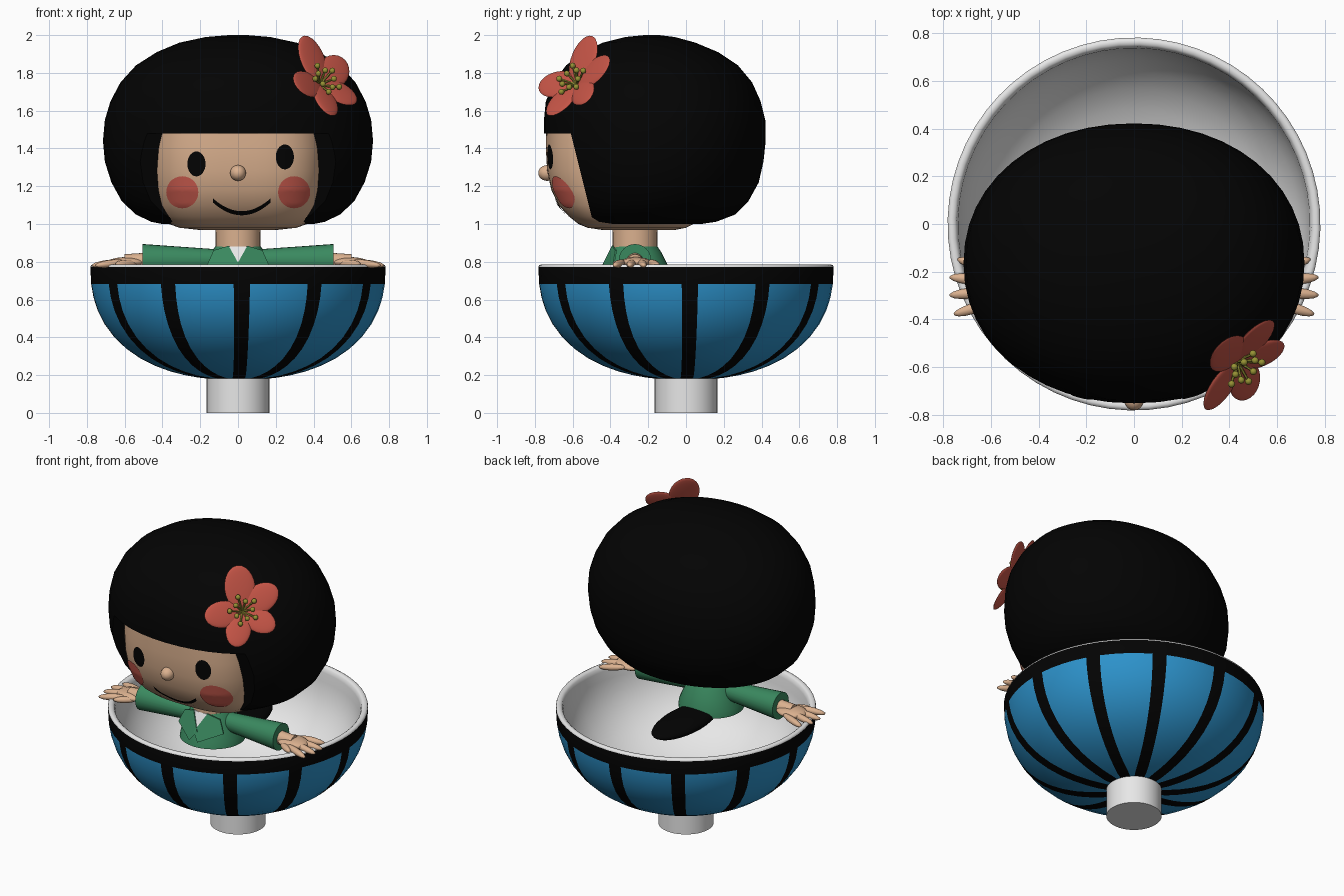
import bpy, bmesh, math
from mathutils import Vector, Matrix

if "Cube" in bpy.data.objects:
    bpy.data.objects.remove(bpy.data.objects["Cube"])


def mat(name, r, g, b):
    m = bpy.data.materials.new(name)
    m.diffuse_color = (r, g, b, 1)
    m.use_nodes = True
    m.node_tree.nodes["Principled BSDF"].inputs["Base Color"].default_value = m.diffuse_color
    return m


BLACK = mat("black", .001, .001, .001)
WHITE = mat("white", .8, .8, .8)
BLUE = mat("blue", .026, .29, .6)
SKIN = mat("skin", .71, .44, .275)
GREEN = mat("green", .042, .25, .115)
RED = mat("red", .56, .09, .062)
PINK = mat("cheek red", .62, .11, .08)
OLIVE = mat("olive yellow", .31, .29, .035)


def finish(name, verts, faces, *mats, angle=40, fix=True):
    me = bpy.data.meshes.new(name)
    me.from_pydata([tuple(v) for v in verts], [], faces)
    if fix:
        bm = bmesh.new()
        bm.from_mesh(me)
        bmesh.ops.recalc_face_normals(bm, faces=bm.faces)
        bm.to_mesh(me)
        bm.free()
    ob = bpy.data.objects.new(name, me)
    bpy.context.collection.objects.link(ob)
    for m in mats:
        me.materials.append(m)
    smooth(ob, angle)
    return ob


def smooth(ob, angle=40):
    bpy.ops.object.select_all(action='DESELECT')
    ob.select_set(True)
    bpy.context.view_layer.objects.active = ob
    bpy.ops.object.shade_smooth_by_angle(angle=math.radians(angle))


def skin_rings(rings):
    """Join equal rings of points into a capped tube."""
    n = len(rings[0])
    verts = [p for r in rings for p in r]
    faces = [(i * n + j, i * n + (j + 1) % n, (i + 1) * n + (j + 1) % n, (i + 1) * n + j)
             for i in range(len(rings) - 1) for j in range(n)]
    faces += [tuple(range(n)), tuple(range(len(verts) - n, len(verts)))]
    return verts, faces


def loft(name, rows, power, n, m):
    """Rows of (z, half width, front y, back y) with a superellipse section."""
    rings = []
    for z, hx, yf, yb in rows:
        ring = []
        for j in range(n):
            c, s = math.cos(math.tau * j / n), math.sin(math.tau * j / n)
            e = 2 / power
            ring.append((hx * math.copysign(abs(c) ** e, c),
                         (yf + yb) / 2 + (yb - yf) / 2 * math.copysign(abs(s) ** e, s), z))
        rings.append(ring)
    return finish(name, *skin_rings(rings), m)


def tube(name, a, b, ra, rb, m, n=20):
    a, b = Vector(a), Vector(b)
    rot = (b - a).to_track_quat('Z', 'Y')
    circle = [Vector((math.cos(math.tau * j / n), math.sin(math.tau * j / n), 0)) for j in range(n)]
    return finish(name, *skin_rings([[p + rot @ (c * r) for c in circle] for p, r in ((a, ra), (b, rb))]), m)


def blob(name, loc, radii, m, rot=None, seg=20):
    bm = bmesh.new()
    bmesh.ops.create_uvsphere(bm, u_segments=seg, v_segments=seg // 2, radius=1)
    bm.transform(Matrix.Translation(loc) @ (rot or Matrix()).to_4x4() @ Matrix.Diagonal((*radii, 1)))
    verts = [v.co.copy() for v in bm.verts]
    faces = [tuple(v.index for v in f.verts) for f in bm.faces]
    bm.free()
    return finish(name, verts, faces, m, angle=70)


# Bowl shell: ribs keep an even width, panels lie between them
RIBS, SPLIT, BULGE = 12, 4, 2.3


def bowl_row(z, radius, top, depth):
    return radius * (1 - min(1, (top - z) / depth) ** BULGE) ** (1 / BULGE), z


outer = [bowl_row(z, .782, .772, .598)
         for z in (.179, .187, .2, .22, .25, .29, .34, .4, .47, .54, .61, .683, .772)]
lip = [(.779, .781), (.768, .786), (.754, .784), (.744, .775)]
inner = [bowl_row(z, .738, .772, .555) for z in (.75, .69, .61, .53, .45, .38, .32, .27, .24, .224)]
rings = []
for r, z in outer + lip + inner:
    half = min((.034 + .009 * min(1, max(0, (z - .2) / .45))) / max(r, .1), .2)
    ring = []
    for k in range(RIBS):
        base = math.tau * k / RIBS + math.radians(1.5)
        for s in range(SPLIT + 1):
            a = base + half + (math.tau / RIBS - 2 * half) * s / SPLIT
            ring.append((r * math.sin(a), -r * math.cos(a), z))
    rings.append(ring)
bowl = finish("bowl", *skin_rings(rings), BLUE, BLACK, WHITE, angle=75)
n = len(rings[0])
for f in bowl.data.polygons:
    row, col = divmod(f.index, n)
    if f.index >= n * (len(rings) - 1):
        f.material_index = 1 if f.center.z < .2 else 2
    elif row >= len(outer) - 1:
        f.material_index = 2
    elif f.center.z > .683 or col % (SPLIT + 1) == SPLIT:
        f.material_index = 1
tube("pedestal", (0, 0, 0), (0, 0, .2), .166, .166, WHITE, 36)

# Head and bobbed hair, with the face opening cut away
ROUND = 3
HEAD = [(.968, .2, -.44, -.06), (.98, .31, -.52, 0), (1.0, .365, -.57, .04), (1.04, .41, -.62, .08),
        (1.1, .437, -.675, .12), (1.18, .455, -.713, .15), (1.28, .468, -.735, .17),
        (1.4, .474, -.742, .18), (1.52, .465, -.74, .18), (1.6, .38, -.6, .1)]
loft("head", HEAD, ROUND, 72, SKIN)
HAIR = [(1.0, .40, -.55, .08), (1.012, .46, -.58, .16), (1.05, .54, -.63, .26), (1.12, .615, -.68, .33),
        (1.22, .67, -.72, .385), (1.33, .705, -.745, .41), (1.44, .715, -.752, .422), (1.55, .705, -.752, .42),
        (1.65, .675, -.742, .395), (1.75, .622, -.70, .35), (1.84, .54, -.635, .275), (1.91, .43, -.54, .17),
        (1.96, .31, -.44, .05), (1.99, .17, -.32, -.06), (2.0, .05, -.22, -.14)]
hair = loft("hair", HAIR, 2.1, 48, BLACK)
cut = [(-1.2, 1.48), (-.61, 1.48), (-.55, 1.24), (-.485, .98), (-.465, .85), (-1.2, .85)]
cutter = finish("hair_cutter", *skin_rings([[(x, y, z) for y, z in cut] for x in (-1, 1)]), BLACK)
mod = hair.modifiers.new("opening", 'BOOLEAN')
mod.operation, mod.solver, mod.object = 'DIFFERENCE', 'EXACT', cutter
smooth(hair)
bpy.ops.object.modifier_apply(modifier=mod.name)
bpy.data.objects.remove(cutter)
smooth(hair, 35)


def face_y(x, z):
    """Front surface of the head."""
    for p, q in zip(HEAD, HEAD[1:]):
        if p[0] <= z <= q[0]:
            t = (z - p[0]) / (q[0] - p[0])
            hx, yf, yb = (p[i] + (q[i] - p[i]) * t for i in (1, 2, 3))
            return (yf + yb) / 2 - (yb - yf) / 2 * (1 - min(1, abs(x) / hx) ** ROUND) ** (1 / ROUND)
    return -.7


def on_face(x, z, lift):
    return (x, face_y(x, z) - lift, z)


# Painted face details follow the head surface
def spot(name, x, z, rx, rz, m, n=28, rows=6):
    verts = [on_face(x, z, .006)]
    for i in range(1, rows + 1):
        for j in range(n):
            a = math.tau * j / n
            verts.append(on_face(x + rx * i / rows * math.cos(a), z + rz * i / rows * math.sin(a), .006))
    faces = [(0, 1 + j, 1 + (j + 1) % n) for j in range(n)]
    faces += [(1 + i * n + j, 1 + (i + 1) * n + j, 1 + (i + 1) * n + (j + 1) % n, 1 + i * n + (j + 1) % n)
              for i in range(rows - 1) for j in range(n)]
    finish(name, verts, faces, m, fix=False)


spot("left_eye", -.22, 1.318, .048, .066, BLACK)
spot("right_eye", .248, 1.355, .048, .066, BLACK)
spot("left_cheek", -.295, 1.168, .085, .085, PINK)
spot("right_cheek", .297, 1.168, .085, .085, PINK)
steps = 24
mouth = []
for i in range(steps + 1):
    u = -1 + 2 * i / steps
    for side in (-1, 1):
        mouth.append(on_face(.02 + .153 * u, 1.057 + .068 * u * u + side * .011, .007))
finish("mouth", mouth, [(2 * i, 2 * i + 2, 2 * i + 3, 2 * i + 1) for i in range(steps)], BLACK, fix=False)
blob("nose", (0, -.735, 1.27), (.042, .047, .042), SKIN)

# Neck, robe and dark lower body lying in the bowl
tube("neck", (0, -.27, .8), (0, -.27, .99), .117, .12, SKIN, 28)
loft("robe", [(.68, .2, -.46, -.07), (.72, .195, -.45, -.075), (.79, .165, -.425, -.1), (.85, .14, -.40, -.13),
              (.88, .122, -.385, -.15)], 2, 32, GREEN)
blob("lower_body", (0, .01, .68), (.13, .3, .05), BLACK, seg=28)


def plate(name, pts, lift, m):
    back = [(x, -.425 + (z - .79) * .45 + 2.1 * x * x - lift, z) for x, z in pts]
    front = [(x, y - .008, z) for x, y, z in back]
    finish(name, *skin_rings([back, front]), m, angle=20)


plate("inner_collar", [(-.06, .88), (0, .77), (.06, .88)], .003, WHITE)
for side, label in ((-1, "left"), (1, "right")):
    plate(label + "_lapel", [(side * .05, .885), (side * .13, .86), (side * .165, .78), (side * .03, .72),
                             (-side * .012, .775)], .008, GREEN)
    # Sleeves widen to the cuff; the hands rest on the rim
    tube(label + "_sleeve", (side * .08, -.27, .81), (side * .505, -.27, .808), .054, .086, GREEN, 24)
    tube(label + "_wrist", (side * .45, -.27, .805), (side * .6, -.27, .8), .045, .04, SKIN)
    blob(label + "_palm", (side * .59, -.265, .797), (.1, .08, .028), SKIN)
    for i, y in enumerate((-.37, -.295, -.225, -.155)):
        spread = Matrix.Rotation(side * (.2 * i - .3), 3, 'Z') @ Matrix.Rotation(side * .12, 3, 'Y')
        reach = (.675, .69, .69, .66)[i]
        blob(label + "_finger", (side * reach, y * .85 - .04, .79), (.088, .023, .02), SKIN, spread, 14)
    blob(label + "_thumb", (side * .59, -.345, .79), (.07, .022, .02), SKIN, Matrix.Rotation(-side * .6, 3, 'Z'), 14)

# Flower: five cupped petals and a ring of stamens
normal = Vector((.6, -.6, .52)).normalized()
across = Vector((0, 0, 1)).cross(normal).normalized()
up = normal.cross(across)
frame = Matrix((across, up, normal)).transposed()
centre = Vector((.43, -.572, 1.735))
for turn_angle, size in ((92, 1.15), (30, 1.05), (-34, .92), (-108, .95), (186, 1)):
    turn = frame @ Matrix.Rotation(math.radians(turn_angle), 3, 'Z') @ Matrix.Rotation(-.15, 3, 'Y')
    blob("petal", centre + turn @ Vector((.125 * size, 0, .012)), (.118 * size, .082 * size, .014), RED, turn, 24)
for k in range(10):
    a = math.tau * k / 10
    r = .085 if k % 2 else .055
    tip = centre + frame @ Vector((r * math.cos(a), r * math.sin(a), .065))
    tube("stamen", centre + normal * .005, tip, .006, .006, OLIVE, 6)
    blob("stamen_tip", tip, (.016, .016, .016), OLIVE, seg=10)
